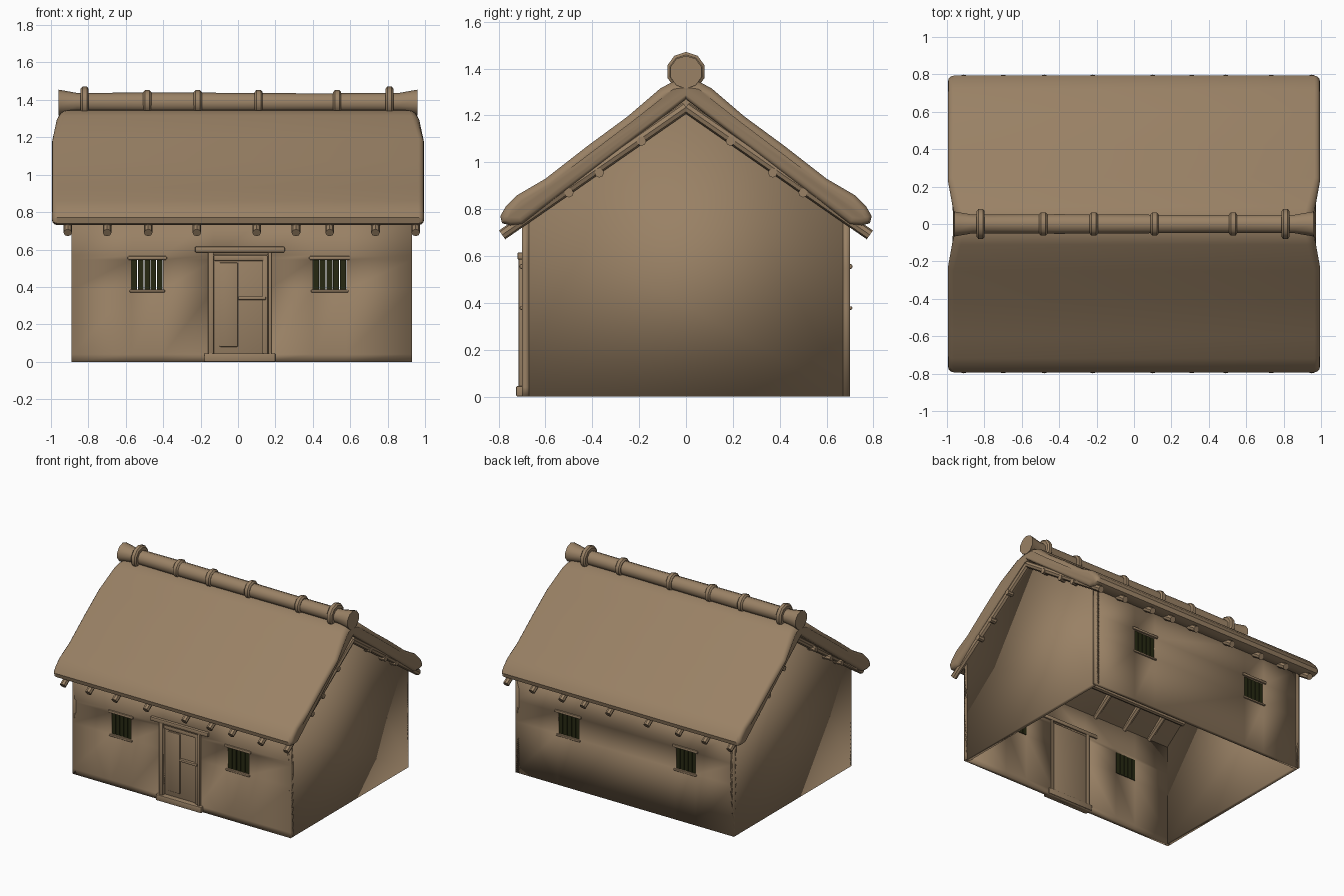
import bpy, bmesh, math
from mathutils import Vector

cube = bpy.data.objects.get("Cube")
if cube:
    bpy.data.objects.remove(cube, do_unlink=True)


def material(name, rgb):
    m = bpy.data.materials.new(name)
    m.use_nodes = True
    m.diffuse_color = (*rgb, 1)
    bsdf = m.node_tree.nodes["Principled BSDF"]
    bsdf.inputs["Base Color"].default_value = (*rgb, 1)
    bsdf.inputs["Roughness"].default_value = 0.9
    return m


CLAY = material("clay brown", (0.32, 0.22, 0.13))
DARK = material("dark olive", (0.02, 0.022, 0.006))


def finish(name, bm, mat=CLAY, smooth=True):
    mesh = bpy.data.meshes.new(name)
    bm.to_mesh(mesh)
    bm.free()
    mesh.materials.append(mat)
    ob = bpy.data.objects.new(name, mesh)
    bpy.context.collection.objects.link(ob)
    if smooth:
        bpy.ops.object.select_all(action='DESELECT')
        ob.select_set(True)
        bpy.context.view_layer.objects.active = ob
        bpy.ops.object.shade_smooth_by_angle(angle=math.radians(40))
    return ob


def box(name, x, y, z, mat=CLAY, bevel=0.006):
    """Box from (low, high) ranges with softened edges."""
    bm = bmesh.new()
    bmesh.ops.create_cube(bm, size=1)
    for v in bm.verts:
        v.co = [r[0] + (c + 0.5) * (r[1] - r[0]) for r, c in zip((x, y, z), v.co)]
    if bevel:
        bmesh.ops.bevel(bm, geom=bm.edges[:], offset=bevel, segments=2,
                        profile=0.5, affect='EDGES')
    return finish(name, bm, mat)


def pole(name, a, b, radius, sides=8):
    """Round pole between two points."""
    a, b = Vector(a), Vector(b)
    bm = bmesh.new()
    bmesh.ops.create_cone(bm, cap_ends=True, segments=sides, radius1=radius,
                          radius2=radius, depth=(b - a).length)
    turn = (b - a).to_track_quat('Z', 'Y').to_matrix()
    for v in bm.verts:
        v.co = turn @ v.co + (a + b) / 2
    return finish(name, bm)


def thicken(ob, depth):
    mod = ob.modifiers.new("thickness", 'SOLIDIFY')
    mod.thickness = depth
    mod.offset = -1


LEFT, RIGHT, DEPTH, EAVE = 0.93, -0.89, 0.70, 0.77
WINDOWS = [(-0.57, -0.40), (0.40, 0.58)]
SILL, HEAD = 0.385, 0.545
DOOR = (-0.13, 0.16, 0.04, 0.57)


# Long walls: a grid of panels with the openings left out
def long_wall(name, side, holes):
    xs = sorted({RIGHT, LEFT, *(h[0] for h in holes), *(h[1] for h in holes)})
    zs = sorted({0, EAVE, *(h[2] for h in holes), *(h[3] for h in holes)})
    bm = bmesh.new()
    for x0, x1 in zip(xs, xs[1:]):
        for z0, z1 in zip(zs, zs[1:]):
            cx, cz = (x0 + x1) / 2, (z0 + z1) / 2
            if any(h[0] < cx < h[1] and h[2] < cz < h[3] for h in holes):
                continue
            ring = [(x0, z0), (x1, z0), (x1, z1), (x0, z1)]
            if side > 0:
                ring.reverse()
            bm.faces.new([bm.verts.new((x, side * DEPTH, z)) for x, z in ring])
    bmesh.ops.remove_doubles(bm, verts=bm.verts, dist=0.001)
    thicken(finish(name, bm), 0.03)


openings = [(a, b, SILL, HEAD) for a, b in WINDOWS]
long_wall("front_wall", -1, openings + [DOOR])
long_wall("back_wall", 1, openings)

# Gable walls
for name, x in (("left_gable_wall", LEFT), ("right_gable_wall", RIGHT)):
    ring = [(-DEPTH, 0), (DEPTH, 0), (DEPTH, EAVE), (0, 1.29), (-DEPTH, EAVE)]
    if x < 0:
        ring.reverse()
    bm = bmesh.new()
    bm.faces.new([bm.verts.new((x, y, z)) for y, z in ring])
    thicken(finish(name, bm), 0.03)

# Barred windows with lintels and sills
for side, label in ((-1, "front"), (1, "back")):
    for a, b in WINDOWS:
        span = sorted((side * 0.69, side * 0.71))
        box(label + "_window_lintel", (a - 0.02, b + 0.02), span, (HEAD, HEAD + 0.02))
        box(label + "_window_sill", (a - 0.01, b + 0.01), span, (SILL - 0.015, SILL))
        step = (b - a) / 5
        bars = sorted((side * 0.665, side * 0.69))
        for i in range(5):
            box(label + "_window_bar", (a + i * step + 0.001, a + (i + 0.9) * step),
                bars, (SILL, HEAD), DARK, 0)

# Doorway
x0, x1, z0, z1 = DOOR
box("door_leaf", (x0, x1), (-0.685, -0.66), (z0, z1))
box("door_left_jamb", (x1, x1 + 0.02), (-0.715, -0.66), (z0, z1 + 0.02))
box("door_right_jamb", (x0 - 0.03, x0), (-0.715, -0.66), (z0, z1 + 0.02))
box("door_lintel", (-0.23, 0.25), (-0.72, -0.66), (0.585, 0.615))
box("door_threshold", (-0.18, 0.20), (-0.725, -0.66), (0, 0.045))
box("door_crossbar", (0.0, x1 - 0.01), (-0.705, -0.68), (0.33, 0.35))
box("door_stile", (x1 - 0.03, x1), (-0.7, -0.68), (z0, z1))
box("door_top_rail", (x0, x1), (-0.7, -0.68), (z1 - 0.03, z1))
box("door_panel", (-0.1, 0.0), (-0.695, -0.68), (0.08, 0.53))

# Thick thatch roof: rounded profile swept along the ridge
outer = [(0.06, 1.342), (0.11, 1.315), (0.25, 1.195), (0.42, 1.07), (0.60, 0.93),
         (0.72, 0.86), (0.77, 0.81), (0.793, 0.77), (0.785, 0.74), (0.75, 0.73), (0.70, 0.735)]
half = outer + [(0, 1.27)]
profile = [(0, 1.35)] + half + [(-y, z) for y, z in reversed(outer)]
bm = bmesh.new()
end = bm.faces.new([bm.verts.new((-0.995, y, z)) for y, z in profile])
grown = bmesh.ops.extrude_face_region(bm, geom=[end])
for v in grown["geom"]:
    if isinstance(v, bmesh.types.BMVert):
        v.co.x = 0.995
bmesh.ops.recalc_face_normals(bm, faces=bm.faces)
rims = [e for e in bm.edges if abs(e.verts[0].co.x - e.verts[1].co.x) < 0.01]
bmesh.ops.bevel(bm, geom=rims, offset=0.03, segments=3, profile=0.5, affect='EDGES')
for v in bm.verts:
    if v.co.z > 1.24:
        v.co.x -= math.copysign(0.05 * (v.co.z - 1.24) / 0.1, v.co.x)
finish("thatch_roof", bm)

# Rafters poking out below the eaves
for x in (-0.91, -0.70, -0.48, -0.22, 0.10, 0.31, 0.49, 0.735, 0.95):
    for side in (-1, 1):
        pole("rafter", (x, side * 0.785, 0.69), (x, 0, 1.235), 0.023)

# Purlins showing at the gables
for y, z in ((0.19, 1.09), (0.37, 0.955), (0.50, 0.87)):
    for side in (-1, 1):
        pole("purlin", (-0.955, side * y, z), (0.975, side * y, z), 0.02)


# Ridge roll with flared ends
def lathe_x(name, stations, centre, sides):
    bm = bmesh.new()
    rings = []
    for x, r in stations:
        rings.append([bm.verts.new((x, r * math.sin(i * math.tau / sides),
                                    centre + r * math.cos(i * math.tau / sides)))
                      for i in range(sides)])
    for p, q in zip(rings, rings[1:]):
        for i in range(sides):
            j = (i + 1) % sides
            bm.faces.new((p[i], p[j], q[j], q[i]))
    bm.faces.new(rings[0])
    bm.faces.new(rings[-1])
    bmesh.ops.recalc_face_normals(bm, faces=bm.faces)
    return finish(name, bm)


lathe_x("ridge_roll", [(-0.96, 0.07), (-0.86, 0.052), (-0.4, 0.055),
                       (0.4, 0.05), (0.86, 0.052), (0.96, 0.07)], 1.385, 10)

# Bindings around the ridge roll
for x in (-0.82, -0.485, -0.215, 0.11, 0.53, 0.81):
    r = 0.084 if abs(x) > 0.8 else 0.066
    lathe_x("ridge_binding", [(x - 0.022, r - 0.012), (x - 0.012, r),
                              (x + 0.012, r), (x + 0.022, r - 0.012)], 1.387, 10)
